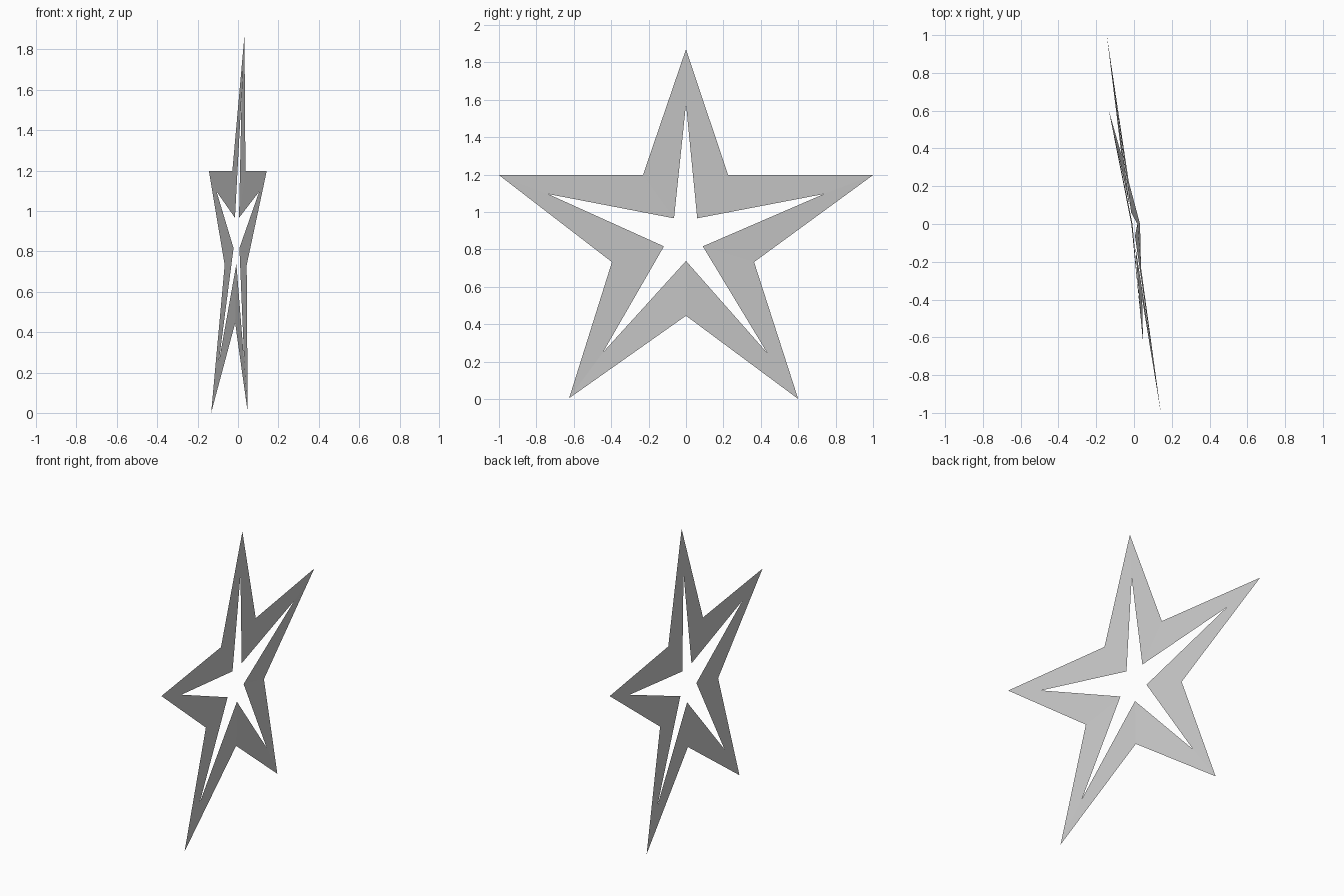
import bpy, bmesh

# Outer and inner outlines of the hollow star: (x, y, z), clockwise from the top tip
outer = [(0.032, 0, 1.87), (-0.028, 0.225, 1.197), (-0.144, 1, 1.197),
         (-0.066, 0.364, 0.732), (-0.133, 0.6, 0.0), (-0.014, 0, 0.445),
         (0.048, -0.625, 0.004), (0.043, -0.396, 0.732), (0.142, -1, 1.197),
         (0.037, -0.23, 1.197)]
inner = [(0.018, 0, 1.577), (-0.015, 0.06, 0.966), (-0.106, 0.738, 1.096),
         (-0.022, 0.09, 0.816), (-0.096, 0.435, 0.245), (-0.008, 0, 0.738),
         (0.031, -0.445, 0.248), (0.007, -0.118, 0.816), (0.105, -0.738, 1.096),
         (0.005, -0.064, 0.966)]

# Thin sheet: a ring of quads between the two outlines
bm = bmesh.new()
a = [bm.verts.new(p) for p in outer]
b = [bm.verts.new(p) for p in inner]
for i in range(10):
    j = (i + 1) % 10
    bm.faces.new((a[i], b[i], b[j], a[j]))

mesh = bpy.data.meshes.new("star_frame")
bm.to_mesh(mesh)
bm.free()
bpy.context.collection.objects.link(bpy.data.objects.new("star_frame", mesh))
